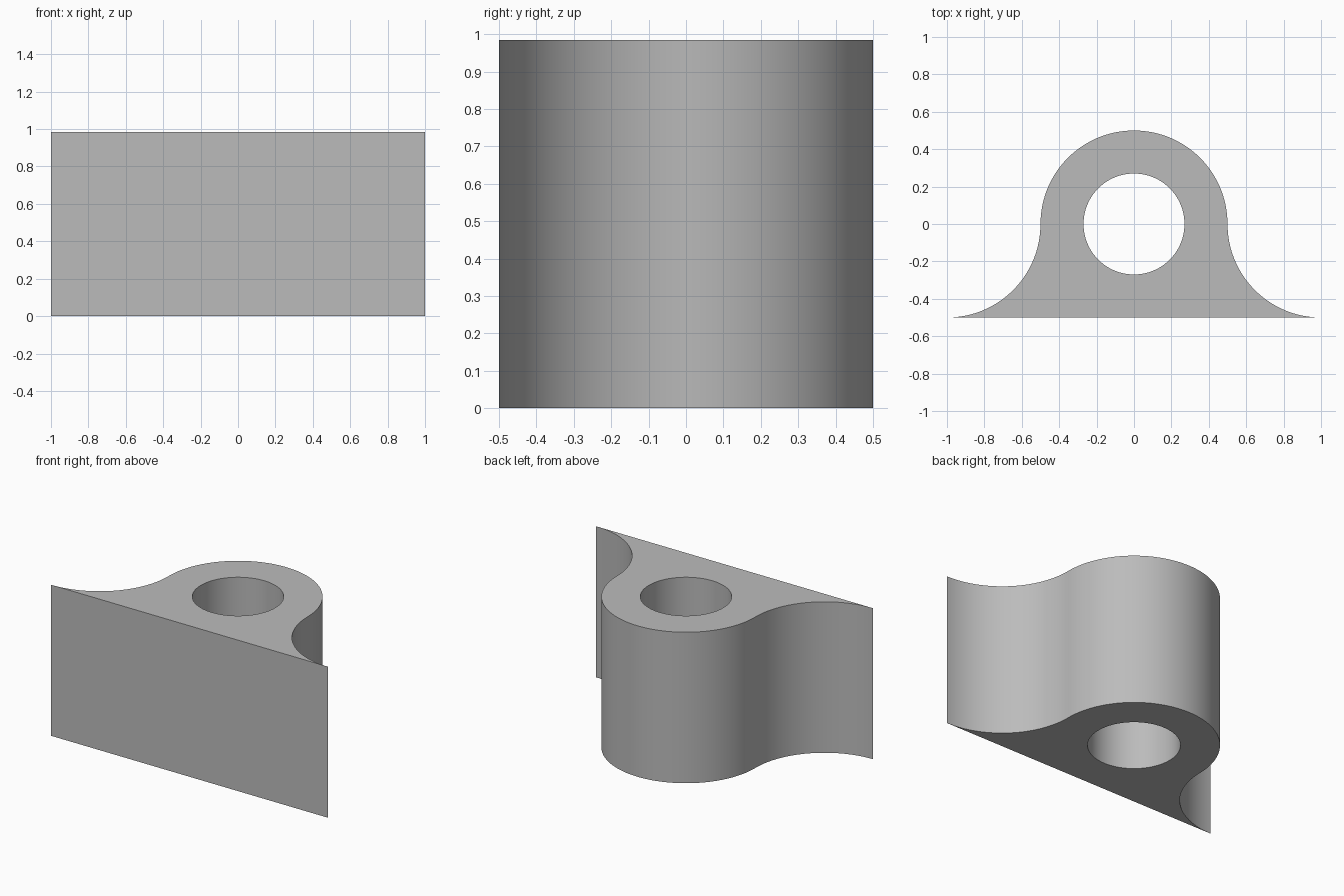
import bpy
import bmesh
from math import sin, cos, radians, pi

cube = bpy.data.objects.get("Cube")
if cube:
    bpy.data.objects.remove(cube, do_unlink=True)

HEIGHT = 0.985
OUTER = 0.5
BORE = 0.27


def arc(cx, cy, r, start, end, steps):
    """Points along a circular arc, angles in degrees."""
    angles = [radians(start + (end - start) * i / steps) for i in range(steps + 1)]
    return [(cx + r * cos(a), cy + r * sin(a)) for a in angles]


def add_loop(bm, points):
    verts = [bm.verts.new((x, y, 0)) for x, y in points]
    return [bm.edges.new((v, verts[i - 1])) for i, v in enumerate(verts)]


# Plain grey material
grey = bpy.data.materials.new("plain grey")
grey.use_nodes = True
colour = (0.5, 0.5, 0.5, 1)
grey.diffuse_color = colour
grey.node_tree.nodes["Principled BSDF"].inputs["Base Color"].default_value = colour

# Outline: right flare, round crown, left flare, closed by the flat front
right_flare = arc(2 * OUTER, 0, OUTER, 270, 180, 32)
crown = arc(0, 0, OUTER, 0, 180, 64)
left_flare = arc(-2 * OUTER, 0, OUTER, 0, -90, 32)
outline = right_flare + crown[1:-1] + left_flare
bore = arc(0, 0, BORE, 0, 360, 96)[:-1]

# Fill the profile around the bore and extrude it upward
bm = bmesh.new()
edges = add_loop(bm, outline) + add_loop(bm, bore)
bmesh.ops.triangle_fill(bm, edges=edges, use_beauty=True, normal=(0, 0, 1))
result = bmesh.ops.extrude_face_region(bm, geom=bm.faces[:], use_keep_orig=True)
top = [g for g in result["geom"] if isinstance(g, bmesh.types.BMVert)]
bmesh.ops.translate(bm, verts=top, vec=(0, 0, HEIGHT))
bmesh.ops.recalc_face_normals(bm, faces=bm.faces[:])

mesh = bpy.data.meshes.new("flared_bearing_block")
bm.to_mesh(mesh)
bm.free()
mesh.materials.append(grey)
block = bpy.data.objects.new("flared_bearing_block", mesh)
bpy.context.collection.objects.link(block)

# Smooth curved walls, crisp rims
bpy.ops.object.select_all(action="DESELECT")
block.select_set(True)
bpy.context.view_layer.objects.active = block
bpy.ops.object.shade_smooth_by_angle(angle=pi / 6)
